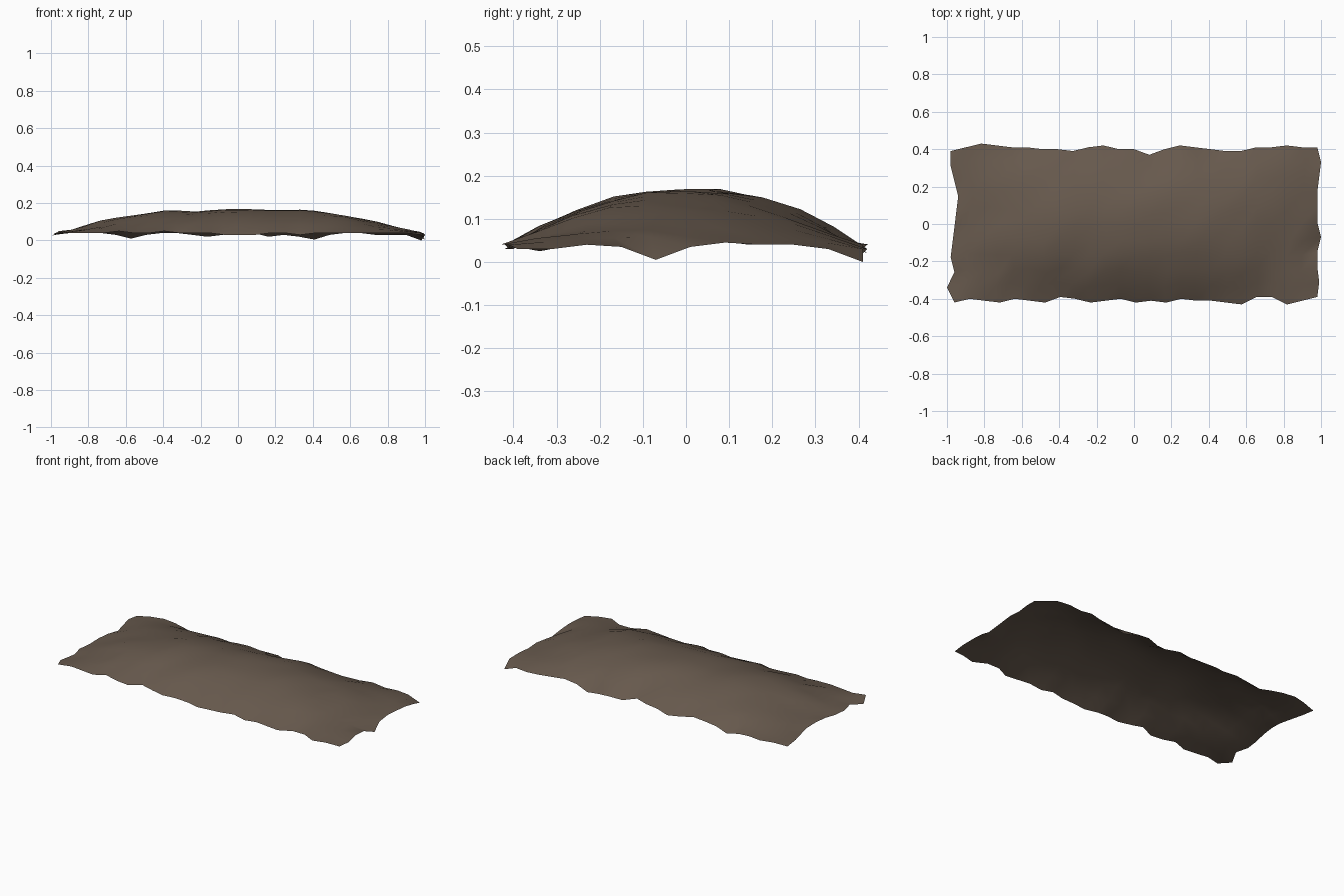
import bpy
import bmesh
import math
from mathutils import Vector, noise

cube = bpy.data.objects.get("Cube")
if cube:
    bpy.data.objects.remove(cube, do_unlink=True)

COLS, ROWS = 24, 10

# Ragged rim, in hundredths of a unit: outward reach and height along each side
back_reach = [39, 41, 43, 42, 41, 41, 40, 40, 39, 41, 42, 40, 40,
              37, 40, 42, 41, 40, 39, 39, 41, 41, 42, 41, 41]
front_reach = [42, 40, 41, 42, 40, 41, 42, 39, 40, 42, 41, 40, 42,
               41, 42, 40, 41, 41, 42, 43, 39, 39, 43, 41, 39]
left_reach = [96, 100, 96, 98, 97, 96, 95, 94, 96, 98, 98]
right_reach = [98, 99, 98, 98, 100, 98, 98, 98, 99, 100, 98]
back_height = [3, 4, 4, 4, 3, 1, 3, 4, 4, 3, 2, 3, 4,
               4, 2, 3, 2, 0.5, 3, 4, 4, 3, 3, 3, 0]
front_height = [4, 4, 4, 4, 5, 4, 4, 5, 4, 4, 4, 3, 3,
                3, 4, 4, 3, 4, 4, 4, 4, 4, 4, 4, 3]
left_height = [4, 2.5, 4, 4, 4, 5, 5, 4, 4, 4, 3]
right_height = [3, 3, 4, 3.5, 0.5, 3.5, 4.5, 4, 4, 3, 0]


def mix(a, b, t):
    return (a + (b - a) * t) / 100


def bump(x, y, cx, cy, rx, ry):
    return math.exp(-((x - cx) / rx) ** 2 - ((y - cy) / ry) ** 2)


def sheet_point(i, j):
    u, v = i / COLS, j / ROWS
    x = mix(-left_reach[j], right_reach[j], u)
    y = mix(-front_reach[i], back_reach[i], v)
    # Height of the rim, blended inward
    s, t = 2 * u - 1, 2 * v - 1
    across = mix(front_height[i], back_height[i], v)
    along = mix(left_height[j], right_height[j], u)
    wx, wy = 1 - abs(s), 1 - abs(t)
    rim = along if wx == 0 else across if wy == 0 else 0.034
    # Broad dome with soft lumps
    dome = (1 - abs(s) ** 2.6) * (1 - abs(t) ** 2.1)
    inside = min(1, 5 * wx) * min(1, 3 * wy)
    lumps = 0.014 * noise.noise(Vector((x * 4, y * 5, 3.7)))
    fold = 0.012 * bump(x, y, -0.4, 0, 0.1, 0.2) - 0.018 * bump(x, y, -0.24, -0.08, 0.1, 0.15)
    z = rim + 0.135 * dome + inside * (lumps + fold)
    # Uneven spacing of the inner points
    drift = noise.noise_vector(Vector((i * 0.7, j * 0.7, 1.3))) * 0.018 * inside
    return Vector((x + drift.x, y + drift.y, z))


# Domed cloth-like sheet
bm = bmesh.new()
grid = [[bm.verts.new(sheet_point(i, j)) for i in range(COLS + 1)] for j in range(ROWS + 1)]
for j in range(ROWS):
    for i in range(COLS):
        a, b = grid[j][i], grid[j][i + 1]
        c, d = grid[j + 1][i + 1], grid[j + 1][i]
        for tri in ((a, b, c), (a, c, d)):
            bm.faces.new(tri).smooth = True

mesh = bpy.data.meshes.new("domed_sheet")
bm.to_mesh(mesh)
bm.free()
sheet = bpy.data.objects.new("domed_sheet", mesh)
bpy.context.collection.objects.link(sheet)

# Single earthy brown
brown = bpy.data.materials.new("earth_brown")
brown.use_nodes = True
colour = (0.135, 0.1, 0.074, 1)
brown.diffuse_color = colour
brown.node_tree.nodes["Principled BSDF"].inputs["Base Color"].default_value = colour
mesh.materials.append(brown)
